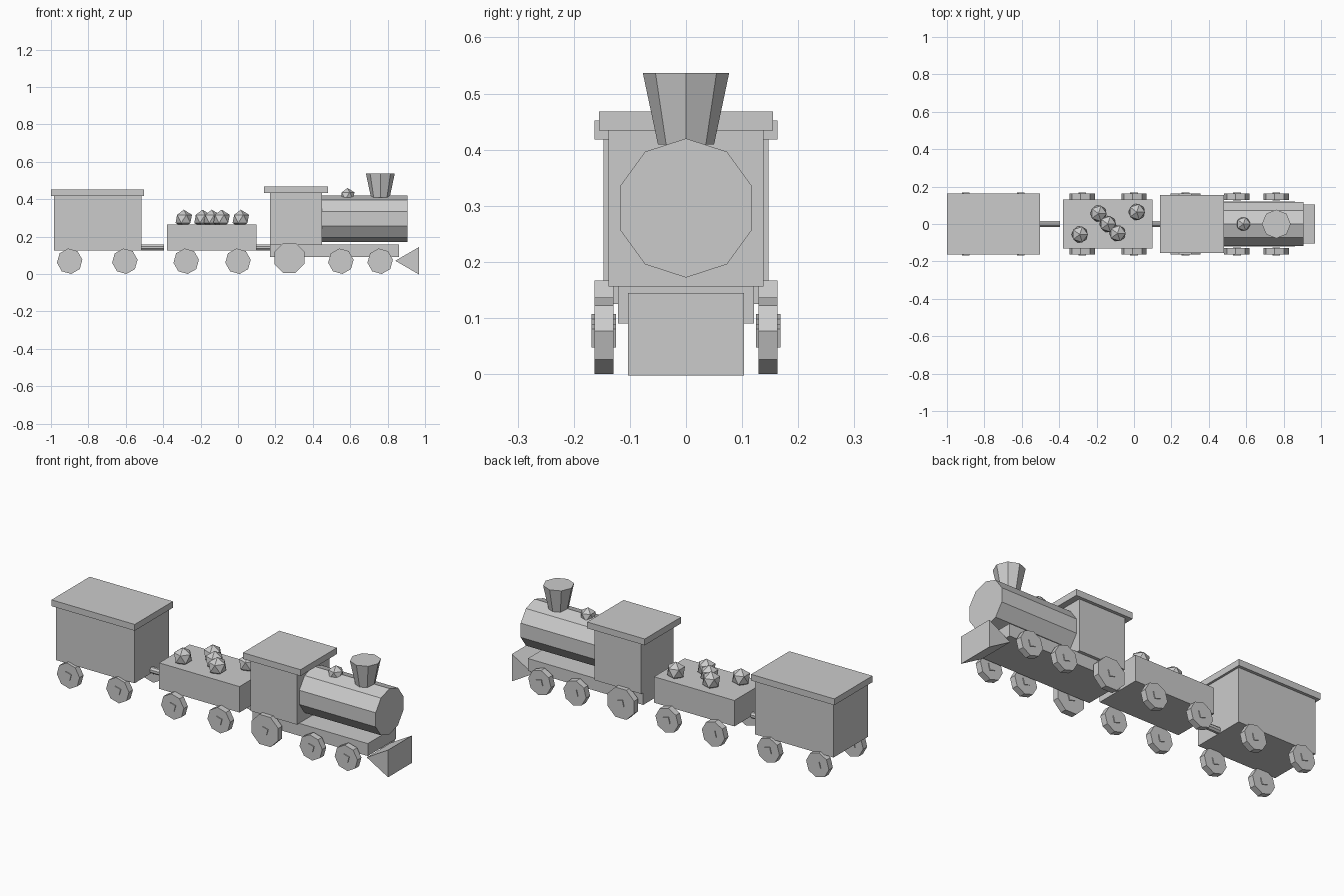
import bpy
import math
from mathutils import Matrix

cube = bpy.data.objects.get("Cube")
if cube:
    bpy.data.objects.remove(cube, do_unlink=True)

GREY = (0.6, 0.6, 0.6, 1.0)
grey = bpy.data.materials.new("plain_grey")
grey.use_nodes = True
grey.diffuse_color = GREY
grey.node_tree.nodes["Principled BSDF"].inputs["Base Color"].default_value = GREY


def finish(name):
    obj = bpy.context.object
    obj.name = name
    obj.data.materials.append(grey)
    return obj


def box(name, x, y, z):
    """Box from (min, max) spans on each axis."""
    bpy.ops.mesh.primitive_cube_add(size=1)
    obj = finish(name)
    spans = (x, y, z)
    size = Matrix.Diagonal([b - a for a, b in spans] + [1])
    middle = Matrix.Translation([(a + b) / 2 for a, b in spans])
    obj.data.transform(middle @ size)
    return obj


def tube(name, sides, centre, r1, length, axis="Z", spin=0, r2=None):
    """Flat-sided cylinder or cone along an axis, spun about itself."""
    bpy.ops.mesh.primitive_cone_add(vertices=sides, radius1=r1,
                                    radius2=r1 if r2 is None else r2, depth=length)
    obj = finish(name)
    turn = {"X": Matrix.Rotation(math.pi / 2, 4, "Y"),
            "Y": Matrix.Rotation(math.pi / 2, 4, "X"),
            "Z": Matrix.Identity(4)}[axis]
    obj.data.transform(Matrix.Translation(centre) @ turn
                       @ Matrix.Rotation(math.radians(spin), 4, "Z"))
    return obj


def lump(name, centre, radius):
    bpy.ops.mesh.primitive_ico_sphere_add(subdivisions=1, radius=radius, location=centre)
    return finish(name)


def half(w):
    return (-w, w)


# Rear covered wagon
box("wagon_body", (-0.984, -0.515), half(0.147), (0.125, 0.42))
box("wagon_roof", (-1.0, -0.503), half(0.163), (0.418, 0.452))

# Open coal wagon with its load
box("coal_wagon_body", (-0.38, 0.10), half(0.13), (0.125, 0.265))
for x, y in ((-0.29, -0.056), (-0.19, 0.056), (-0.14, 0), (-0.088, -0.05), (0.015, 0.064)):
    lump("coal_lump", (x, y, 0.295), 0.049)

# Couplings between the vehicles
tube("rear_coupling", 8, (-0.457, 0, 0.142), 0.017, 0.122, "X", 22.5)
tube("front_coupling", 8, (0.13, 0, 0.142), 0.017, 0.122, "X", 22.5)

# Engine
box("engine_chassis", (0.171, 0.86), half(0.121), (0.09, 0.157))
box("cab_body", (0.171, 0.449), half(0.138), (0.156, 0.436))
box("cab_roof", (0.138, 0.482), half(0.155), (0.434, 0.468))
tube("boiler", 10, (0.675, 0, 0.296), 0.124, 0.46, "X", 18 + 72)
tube("chimney", 8, (0.761, 0, 0.473), 0.05, 0.128, r2=0.077)
lump("steam_dome", (0.585, 0, 0.418), 0.042)

# Wedge at the front of the engine
tube("track_guard", 3, (0.926, 0, 0.071), 0.085, 0.206, "Y", 90)

# Wheels with slightly raised square hubs, on both sides
wheels = [(x, 0.0685, 7) for x in (-0.9, -0.605, -0.277, 0, 0.55, 0.76)]
wheels.append((0.275, 0.0865, 22.5))
for x, r, spin in wheels:
    for side in (-1, 1):
        y = side * 0.1465
        tube("wheel", 8, (x, y, r), r, 0.034, "Y", spin)
        tube("wheel_hub", 4, (x, y, r), 0.024, 0.043, "Y", 30)
